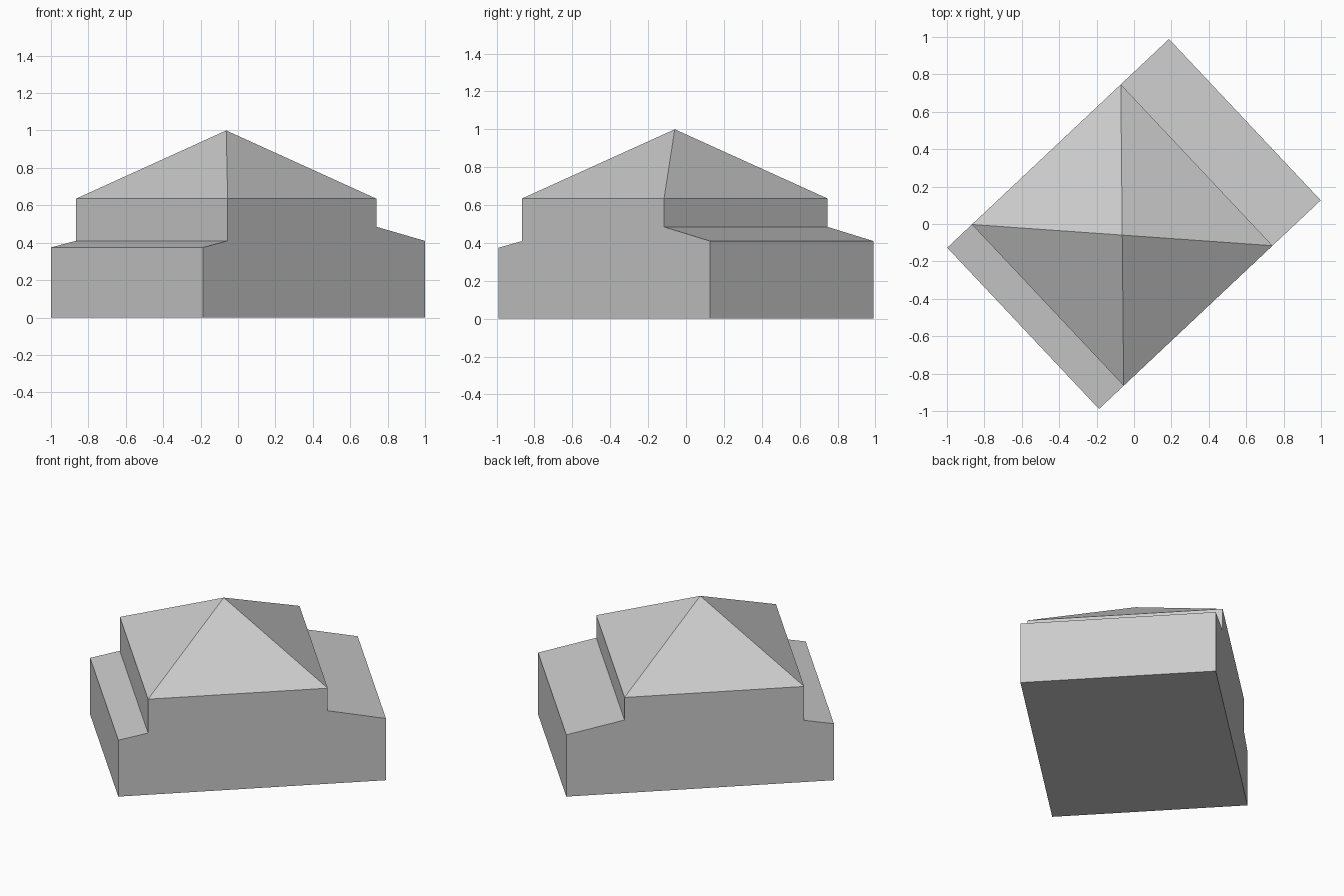
import bpy, bmesh, math
from mathutils import Matrix, Vector

cube = bpy.data.objects.get("Cube")
if cube:
    bpy.data.objects.remove(cube, do_unlink=True)

grey = bpy.data.materials.new("plain grey")
grey.use_nodes = True
colour = (0.6, 0.6, 0.6, 1)
grey.diffuse_color = colour
grey.node_tree.nodes["Principled BSDF"].inputs["Base Color"].default_value = colour

HALF_WIDTH = 0.592
EAVE = 0.635
HALL_START, HALL_END = -0.633, 0.46
TURN = Matrix.Rotation(math.atan2(1.115, 1.185), 4, "Z")


def finish(bm, name):
    """Turn the part to its plan angle and add it to the scene."""
    bm.transform(TURN)
    bmesh.ops.recalc_face_normals(bm, faces=bm.faces)
    mesh = bpy.data.meshes.new(name)
    bm.to_mesh(mesh)
    bm.free()
    mesh.materials.append(grey)
    obj = bpy.data.objects.new(name, mesh)
    bpy.context.collection.objects.link(obj)
    return obj


# Building body: stepped side profile with a sloping annex at each end
profile = [(-0.814, 0), (0.814, 0), (0.814, 0.41), (HALL_END, 0.485),
           (HALL_END, EAVE), (HALL_START, EAVE), (HALL_START, 0.41), (-0.814, 0.375)]
bm = bmesh.new()
side = bm.faces.new([bm.verts.new((u, -HALF_WIDTH, z)) for u, z in profile])
far = bmesh.ops.extrude_face_region(bm, geom=[side], use_keep_orig=True)["geom"]
bmesh.ops.translate(bm, vec=(0, 2 * HALF_WIDTH, 0),
                    verts=[e for e in far if isinstance(e, bmesh.types.BMVert)])
# the roof closes the top of the hall
covered = [f for f in bm.faces if all(v.co.z > EAVE - 0.01 for v in f.verts)]
bmesh.ops.delete(bm, geom=covered, context="FACES_ONLY")
finish(bm, "building_body")

# Hall roof: four-sided pyramid
bm = bmesh.new()
eaves = [bm.verts.new((u, v * HALF_WIDTH, EAVE)) for u, v in
         ((HALL_START, -1), (HALL_END, -1), (HALL_END, 1), (HALL_START, 1))]
apex = bm.verts.new(((HALL_START + HALL_END) / 2, 0, 1))
for a, b in zip(eaves, eaves[1:] + eaves[:1]):
    bm.faces.new((a, b, apex))
roof = finish(bm, "hall_roof")
# keep the open roof shell facing outward
bm = bmesh.new()
bm.from_mesh(roof.data)
bm.normal_update()
bmesh.ops.reverse_faces(bm, faces=[f for f in bm.faces if f.normal.z < 0])
bm.to_mesh(roof.data)
bm.free()
